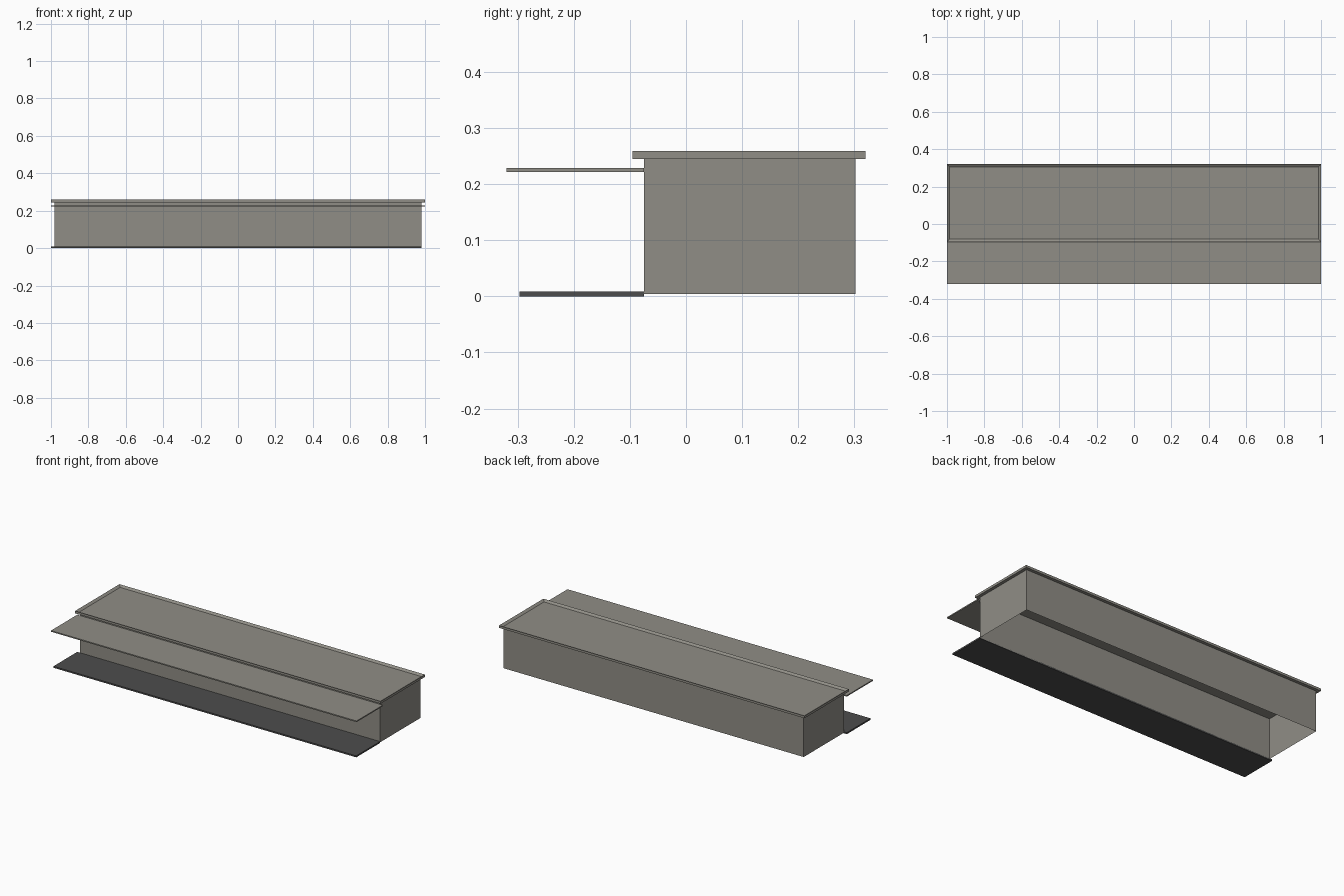
import bpy, bmesh

if "Cube" in bpy.data.objects:
    bpy.data.objects.remove(bpy.data.objects["Cube"])


def material(name, rgb):
    m = bpy.data.materials.new(name)
    m.diffuse_color = (*rgb, 1.0)
    m.use_nodes = True
    m.node_tree.nodes["Principled BSDF"].inputs["Base Color"].default_value = m.diffuse_color
    return m


concrete = material("warm grey concrete", (0.28, 0.27, 0.24))
asphalt = material("dark grey paving", (0.075, 0.075, 0.075))


def finish(bm, name, mat):
    me = bpy.data.meshes.new(name)
    bm.normal_update()
    bm.to_mesh(me)
    bm.free()
    me.materials.append(mat)
    ob = bpy.data.objects.new(name, me)
    bpy.context.collection.objects.link(ob)
    return ob


def box(x, y, z):
    """New bmesh holding a box given (min, max) on each axis."""
    bm = bmesh.new()
    bmesh.ops.create_cube(bm, size=1)
    for v in bm.verts:
        for i, (lo, hi) in enumerate((x, y, z)):
            v.co[i] = hi if v.co[i] > 0 else lo
    bm.normal_update()
    return bm


def face_towards(bm, sign):
    return [f for f in bm.faces if f.normal.z * sign > 0.9]


# Building walls: a thin shell, open underneath and closed by the roof
bm = box((-0.982, 0.982), (-0.075, 0.302), (0.004, 0.245))
bmesh.ops.delete(bm, geom=face_towards(bm, -1) + face_towards(bm, 1),
                 context='FACES_ONLY')
finish(bm, "building_walls", concrete)

# Overhanging flat roof with a raised rim around a shallow recess
bm = box((-1, 1), (-0.095, 0.32), (0.245, 0.259))
top = face_towards(bm, 1)
bmesh.ops.inset_region(bm, faces=top, thickness=0.02)
for v in top[0].verts:
    v.co.z = 0.249
finish(bm, "roof", concrete)

# Canopy along the front
finish(box((-1, 1), (-0.32, -0.075), (0.222, 0.229)), "front_canopy", concrete)

# Dark walkway under the canopy
finish(box((-1, 0.982), (-0.297, -0.075), (0, 0.009)), "walkway", asphalt)
